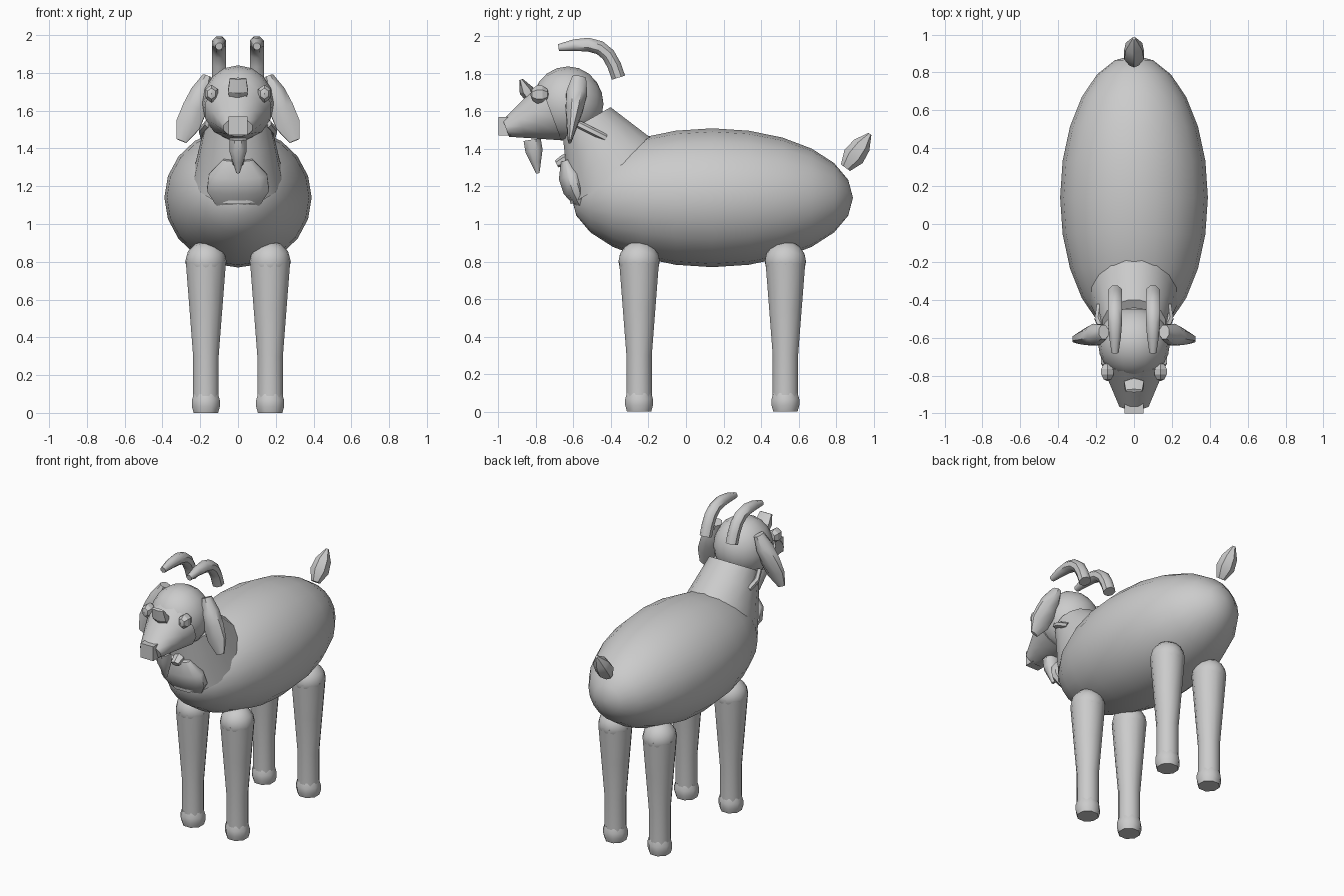
import bpy
import bmesh
from math import cos, sin, pi, radians
from mathutils import Matrix, Vector

cube = bpy.data.objects.get("Cube")
if cube:
    bpy.data.objects.remove(cube)

GREY = (.6, .6, .6, 1)
material = bpy.data.materials.new("clay_grey")
material.use_nodes = True
material.diffuse_color = GREY
material.node_tree.nodes["Principled BSDF"].inputs["Base Color"].default_value = GREY


def finish(name, bm, mirrored, angle):
    """Turn the mesh into a shaded object, optionally paired across the middle."""
    bmesh.ops.recalc_face_normals(bm, faces=bm.faces)
    mesh = bpy.data.meshes.new(name)
    bm.to_mesh(mesh)
    bm.free()
    mesh.materials.append(material)
    part = bpy.data.objects.new(name, mesh)
    bpy.context.collection.objects.link(part)
    bpy.ops.object.select_all(action="DESELECT")
    part.select_set(True)
    bpy.context.view_layer.objects.active = part
    bpy.ops.object.shade_smooth_by_angle(angle=radians(angle))
    if mirrored:
        part.modifiers.new("mirror", "MIRROR")


def ellipsoid(name, center, radii, sides=16, mirrored=False, angle=45):
    """Stretched sphere whose poles point to the front and back."""
    bm = bmesh.new()
    matrix = Matrix.Translation(center) @ Matrix.Diagonal((*radii, 1)) @ Matrix.Rotation(pi / 2, 4, "X")
    bmesh.ops.create_uvsphere(bm, u_segments=sides, v_segments=sides // 2 + 2, radius=1, matrix=matrix)
    finish(name, bm, mirrored, angle)


def sample(values, t):
    """Read a list of evenly spaced values at a fraction of its length."""
    place = t * (len(values) - 1)
    index = min(int(place), len(values) - 2)
    blend = place - index
    return values[index] * (1 - blend) + values[index + 1] * blend


def taper(name, start, end, widths, depths=None, bow=(0, 0, 0), steps=None,
          sides=12, mirrored=False, angle=45):
    """Tube from start to end, bowed sideways, with evenly spaced radii."""
    start, end, bow = Vector(start), Vector(end), Vector(bow)
    depths = depths or widths
    steps = steps or len(widths) - 1
    bm = bmesh.new()
    rings = []
    for step in range(steps + 1):
        t = step / steps
        center = start.lerp(end, t) + bow * sin(pi * t)
        tangent = (end - start + bow * pi * cos(pi * t)).normalized()
        across = Vector((1, 0, 0))
        across = (across - tangent * across.dot(tangent)).normalized()
        along = tangent.cross(across)
        width, depth = sample(widths, t), sample(depths, t)
        ring = []
        for side in range(sides):
            turn = 2 * pi * (side + .5) / sides
            offset = across * width * cos(turn) + along * depth * sin(turn)
            ring.append(bm.verts.new(center + offset))
        rings.append(ring)
    for lower, upper in zip(rings, rings[1:]):
        for side in range(sides):
            after = (side + 1) % sides
            bm.faces.new((lower[side], lower[after], upper[after], upper[side]))
    bm.faces.new(rings[0])
    bm.faces.new(rings[-1])
    finish(name, bm, mirrored, angle)


# Barrel-shaped body and rising neck
ellipsoid("body", center=(0, .14, 1.14), radii=(.39, .75, .37), sides=20)
taper("neck", start=(0, -.36, 1.25), end=(0, -.53, 1.55),
      widths=[.24, .17], depths=[.3, .15], steps=3, sides=16)

# Head: round skull, tapering muzzle and square nose
ellipsoid("skull", center=(0, -.63, 1.64), radii=(.19, .19, .2))
taper("muzzle", start=(0, -.72, 1.6), end=(0, -.96, 1.51),
      widths=[.18, .08], depths=[.17, .05], steps=3)
taper("nose", start=(0, -.93, 1.52), end=(0, -1, 1.52),
      widths=[.07, .07], sides=4, angle=30)
taper("forehead_tuft", start=(0, -.88, 1.77), end=(0, -.82, 1.65),
      widths=[.05, .06, .05], depths=[.01, .04, .02], sides=6, angle=30)
taper("beard", start=(0, -.82, 1.45), end=(0, -.79, 1.27),
      widths=[.05, .05, .03, .01], sides=8)

# Paired head parts: faceted eyes, drooping ears, arching horns
ellipsoid("eyes", center=(.14, -.78, 1.69), radii=(.04, .05, .05),
          sides=6, mirrored=True, angle=25)
taper("ears", start=(.16, -.57, 1.78), end=(.3, -.62, 1.44),
      widths=[.03, .06, .07, .07, .03], depths=[.04, .06, .05, .03, .01],
      sides=8, mirrored=True)
taper("horns", start=(.1, -.36, 1.78), end=(.1, -.68, 1.94), bow=(0, .06, .08),
      widths=[.04, .04, .04, .04, .02], steps=6, sides=8, mirrored=True)

# Bell on the chest, with its hanger and the strap beside the neck
taper("bell", start=(0, -.64, 1.34), end=(0, -.56, 1.1),
      widths=[.08, .16, .17, .12], depths=[.03, .07, .07, .03])
taper("bell_hanger", start=(0, -.69, 1.32), end=(0, -.61, 1.36),
      widths=[.03, .04, .04], depths=[.02, .03, .03], sides=6, angle=30)
taper("collar_straps", start=(.16, -.57, 1.53), end=(.18, -.43, 1.46),
      bow=(.02, 0, 0), widths=[.02, .02, .02], sides=6, mirrored=True)

# Upright tail
taper("tail", start=(0, .85, 1.3), end=(0, .98, 1.48),
      widths=[.03, .06, .05, .01], sides=6)

# Legs with rounded tops and hooves
for place, y in (("front", -.25), ("hind", .53)):
    ellipsoid(place + "_hips", center=(.17, y, .8), radii=(.11, .11, .11),
              sides=12, mirrored=True)
    taper(place + "_legs", start=(.17, y, .8), end=(.17, y, .05),
          widths=[.11, .09, .07, .07], mirrored=True)
    taper(place + "_hooves", start=(.17, y, .1), end=(.17, y, 0),
          widths=[.07, .08, .08, .07], sides=8, mirrored=True)
